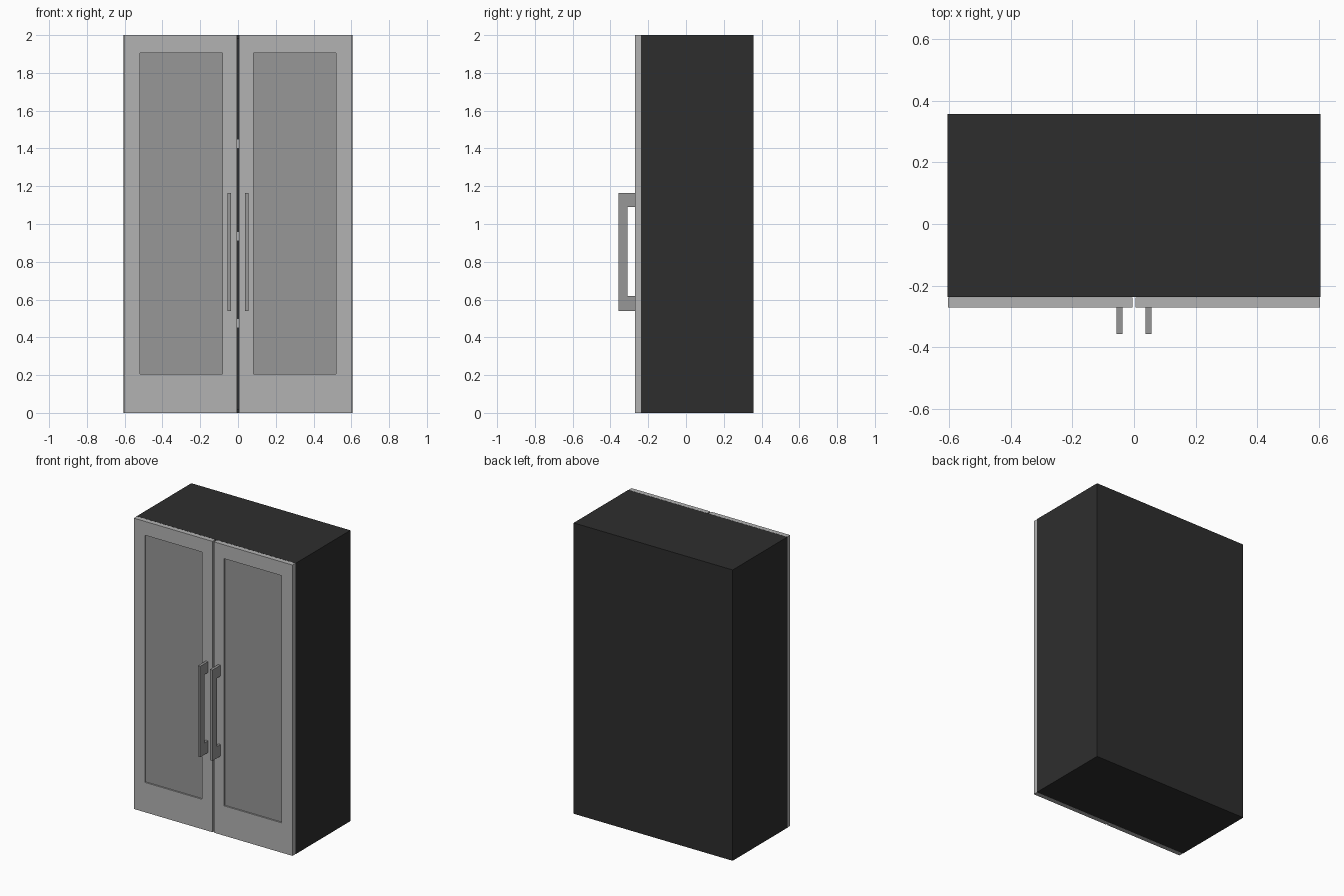
import bpy, bmesh
from mathutils import Vector

if "Cube" in bpy.data.objects:
    bpy.data.objects.remove(bpy.data.objects["Cube"])


def material(name, v):
    m = bpy.data.materials.new(name)
    m.diffuse_color = (v, v, v, 1)
    m.use_nodes = True
    m.node_tree.nodes["Principled BSDF"].inputs["Base Color"].default_value = m.diffuse_color
    return m


DARK = material("dark_shell", 0.027)
LIGHT = material("light_grey", 0.45)
MID = material("mid_grey", 0.31)


def finish(name, bm, mat):
    bmesh.ops.recalc_face_normals(bm, faces=bm.faces[:])
    me = bpy.data.meshes.new(name)
    bm.to_mesh(me)
    bm.free()
    me.materials.append(mat)
    ob = bpy.data.objects.new(name, me)
    bpy.context.collection.objects.link(ob)
    return ob


def box_bm(x, y, z):
    bm = bmesh.new()
    bmesh.ops.create_cube(bm, size=1)
    for v in bm.verts:
        v.co = Vector([a[0] if c < 0 else a[1] for a, c in zip((x, y, z), v.co)])
    return bm


def box(name, x, y, z, mat):
    return finish(name, box_bm(x, y, z), mat)


def prism(name, profile, x0, x1, mat):
    """Extrude a (y, z) outline along x."""
    bm = bmesh.new()
    face = bm.faces.new([bm.verts.new((x0, y, z)) for y, z in profile])
    geo = bmesh.ops.extrude_face_region(bm, geom=[face])["geom"]
    bmesh.ops.translate(bm, vec=(x1 - x0, 0, 0),
                        verts=[g for g in geo if isinstance(g, bmesh.types.BMVert)])
    return finish(name, bm, mat)


def frame(name, outer, inner, y0, y1, mat):
    """Rectangular frame; outer and inner are (x0, x1, z0, z1)."""
    bm = bmesh.new()

    def ring(r, y):
        a, b, c, d = r
        return [bm.verts.new(p) for p in ((a, y, c), (b, y, c), (b, y, d), (a, y, d))]
    rings = [ring(outer, y0), ring(inner, y0), ring(inner, y1), ring(outer, y1)]
    for k in range(4):
        p, q = rings[k], rings[(k + 1) % 4]
        for i in range(4):
            j = (i + 1) % 4
            bm.faces.new((p[i], p[j], q[j], q[i]))
    return finish(name, bm, mat)


# Hollow cabinet shell, open at the front
FRONT, BACK, W, T = -0.237, 0.357, 0.605, 0.025
bm = box_bm((-W, W), (FRONT, BACK), (0, 2))
bm.normal_update()
front = min(bm.faces, key=lambda f: f.calc_center_median().y)
bmesh.ops.inset_region(bm, faces=[front], thickness=T)
geo = bmesh.ops.extrude_face_region(bm, geom=[front])["geom"]
bmesh.ops.translate(bm, vec=(0, BACK - FRONT - T, 0),
                    verts=[g for g in geo if isinstance(g, bmesh.types.BMVert)])
if front.is_valid:
    bm.faces.remove(front)
finish("cabinet_shell", bm, DARK)

# Interior shelves, glimpsed through the gap between the doors
for i, z in enumerate((0.45, 0.91, 1.40)):
    box(f"shelf_{i + 1}", (-W + T, W - T), (FRONT + 0.005, BACK - T), (z, z + 0.05), LIGHT)

# Doors with recessed panels and bar handles, mirrored left and right
handle = [(-0.27, 0.54), (-0.357, 0.54), (-0.357, 1.165), (-0.27, 1.165),
          (-0.27, 1.09), (-0.31, 1.09), (-0.31, 0.62), (-0.27, 0.62)]
for side, s in (("left", -1), ("right", 1)):
    def span(a, b):
        return tuple(sorted((s * a, s * b)))
    frame(f"{side}_door_frame", span(0.005, 0.603) + (0, 2),
          span(0.083, 0.52) + (0.205, 1.905), -0.27, FRONT - 0.001, LIGHT)
    box(f"{side}_door_panel", span(0.083, 0.52), (-0.26, -0.244), (0.205, 1.905), MID)
    prism(f"{side}_handle", handle, *span(0.038, 0.056), MID)
